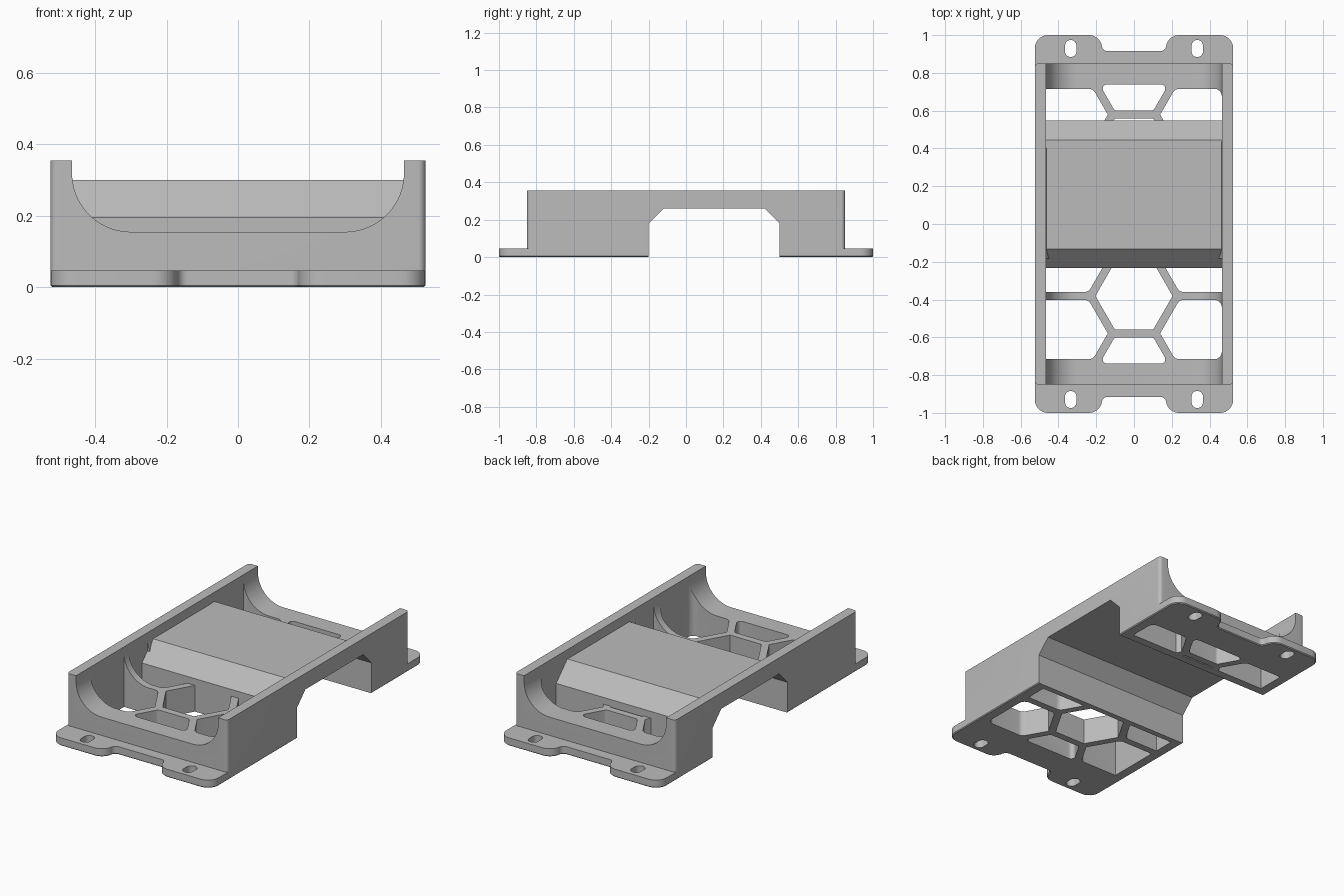
import bpy, bmesh, math
from mathutils import Vector

if "Cube" in bpy.data.objects:
    bpy.data.objects.remove(bpy.data.objects["Cube"])

grey = bpy.data.materials.new("light_grey")
grey.use_nodes = True
COLOR = (0.5, 0.5, 0.5, 1)
grey.diffuse_color = COLOR
for node in grey.node_tree.nodes:
    if node.type == 'BSDF_PRINCIPLED':
        node.inputs["Base Color"].default_value = COLOR


def rounded(corners, steps=8):
    """Fillet a closed outline given as (x, y, radius) corners."""
    out = []
    for i, (x, y, r) in enumerate(corners):
        p = Vector((x, y))
        if not r:
            out.append(p)
            continue
        a = (Vector(corners[i - 1][:2]) - p).normalized()
        b = (Vector(corners[(i + 1) % len(corners)][:2]) - p).normalized()
        half = a.angle(b) / 2
        centre = p + (a + b).normalized() * (r / math.sin(half))
        start = p + a * (r / math.tan(half)) - centre
        end = p + b * (r / math.tan(half)) - centre
        turn = start.angle_signed(end)
        for k in range(steps + 1):
            t = -turn * k / steps
            c, s = math.cos(t), math.sin(t)
            out.append(centre + Vector((start.x * c - start.y * s, start.x * s + start.y * c)))
    return out


def prism(name, outline, axis, lo, hi, chamfer=0):
    """Extrude a 2D outline along one axis."""
    place = {'X': lambda u, v, w: (w, u, v),
             'Y': lambda u, v, w: (u, w, v),
             'Z': lambda u, v, w: (u, v, w)}[axis]
    bm = bmesh.new()
    face = bm.faces.new([bm.verts.new(place(u, v, lo)) for u, v in outline])
    rim = list(face.edges)
    geom = bmesh.ops.extrude_face_region(bm, geom=[face], use_keep_orig=True)["geom"]
    shift = Vector(place(0, 0, hi - lo))
    bmesh.ops.translate(bm, vec=shift, verts=[g for g in geom if isinstance(g, bmesh.types.BMVert)])
    bmesh.ops.recalc_face_normals(bm, faces=bm.faces)
    if chamfer:
        bmesh.ops.bevel(bm, geom=rim, offset=chamfer, segments=1, affect='EDGES')
    mesh = bpy.data.meshes.new(name)
    bm.to_mesh(mesh)
    bm.free()
    mesh.materials.append(grey)
    obj = bpy.data.objects.new(name, mesh)
    bpy.context.collection.objects.link(obj)
    return obj


def combine(target, tool, operation):
    """Apply a boolean and discard the tool."""
    mod = target.modifiers.new(operation, 'BOOLEAN')
    mod.operation = operation
    mod.solver = 'EXACT'
    mod.object = tool
    bpy.context.view_layer.objects.active = target
    bpy.ops.object.modifier_apply(modifier=mod.name)
    bpy.data.objects.remove(tool)


W, L, WALL = 0.525, 0.85, 0.465

# Base plate with a notch in each end flange
half = [(W, 1, 0.07), (0.18, 1, 0.07), (0.165, 0.915, 0.03)]
end = half + [(-x, y, r) for x, y, r in reversed(half)]
base = rounded(end + [(-x, -y, r) for x, y, r in end])
tray = prism("cradle_tray", base, 'Z', 0, 0.047, chamfer=0.005)

# Main block with lightly rounded upright corners
block = rounded([(W, L, 0.02), (-W, L, 0.02), (-W, -L, 0.02), (W, -L, 0.02)])
combine(tray, prism("block", block, 'Z', 0.02, 0.355), 'UNION')

# Round-bottomed channel along the length
R = 0.165
channel = rounded([(-WALL, 0.5, 0), (-WALL, 0.155, R), (WALL, 0.155, R), (WALL, 0.5, 0)], 20)
combine(tray, prism("channel", channel, 'Y', -1.2, 1.2), 'DIFFERENCE')

# Honeycomb pockets, mirrored end to end and side to side
FLAT, RIB = 0.177, 0.042
RAD = FLAT / math.cos(math.pi / 6)
PITCH = 2 * FLAT + RIB
SIDE_X = PITCH * math.sqrt(3) / 2
Y0 = 0.381


def cut(outline):
    combine(tray, prism("pocket", outline, 'Z', -0.1, 0.6), 'DIFFERENCE')


def side_cell(yc, top):
    """Half hexagon running out to the side wall, clipped at its far end."""
    tip = SIDE_X - RAD
    x_top = tip + (top - yc) / math.sqrt(3)
    return [(tip, yc, 0), (SIDE_X - RAD / 2, yc - FLAT, 0.04), (WALL, yc - FLAT, 'wall'),
            (WALL, top, 'wall'), (x_top, top, 0.04)]


for sy in (-1, 1):
    hexagon = [(RAD * math.cos(k * math.pi / 3), sy * Y0 + RAD * math.sin(k * math.pi / 3))
               for k in range(6)]
    cut(hexagon)
    low, high = Y0 + FLAT + RIB, 0.738
    wide = RAD / 2 + (high - low) / math.sqrt(3)
    cut(rounded([(x, sy * y, 0.022) for x, y in
                 ((-RAD / 2, low), (RAD / 2, low), (wide, high), (-wide, high))]))
    for sx in (-1, 1):
        cells = [side_cell(Y0 + PITCH / 2, 0.716)]
        if sy < 0:
            cells.append(side_cell(Y0 - PITCH / 2, Y0 - RIB / 2))
            # this cell sits nearer the middle, so it is a flipped half hexagon
            yc = Y0 - PITCH / 2
            cells[1] = [(SIDE_X - RAD, yc, 0), (SIDE_X - RAD / 2, yc + FLAT, 0.04),
                        (WALL, yc + FLAT, 0), (WALL, yc, 0)]
        for cell in cells:
            wall_r = 0.04 if sx > 0 else 0
            cut(rounded([(sx * x, sy * y, wall_r if r == 'wall' else r) for x, y, r in cell]))
        # Screw slots
        slot = [(sx * 0.335 + i * 0.03, sy * 0.929 + j * 0.045, 0.0298)
                for i, j in ((-1, -1), (1, -1), (1, 1), (-1, 1))]
        cut(rounded(slot))

# Raised bridge across the middle
bridge = [(-0.233, 0), (-0.233, 0.195), (-0.132, 0.3), (0.445, 0.3), (0.549, 0.195), (0.549, 0)]
combine(tray, prism("bridge", bridge, 'X', -0.48, 0.48), 'UNION')

# Chamfered passage under the bridge
passage = [(-0.2, -0.1), (-0.2, 0.18), (-0.12, 0.26), (0.42, 0.26), (0.5, 0.18), (0.5, -0.1)]
combine(tray, prism("passage", passage, 'X', -0.7, 0.7), 'DIFFERENCE')

# Smooth the fillets, keep real edges sharp
bpy.ops.object.select_all(action='DESELECT')
tray.select_set(True)
bpy.context.view_layer.objects.active = tray
bpy.ops.object.shade_smooth_by_angle(angle=math.radians(25))
